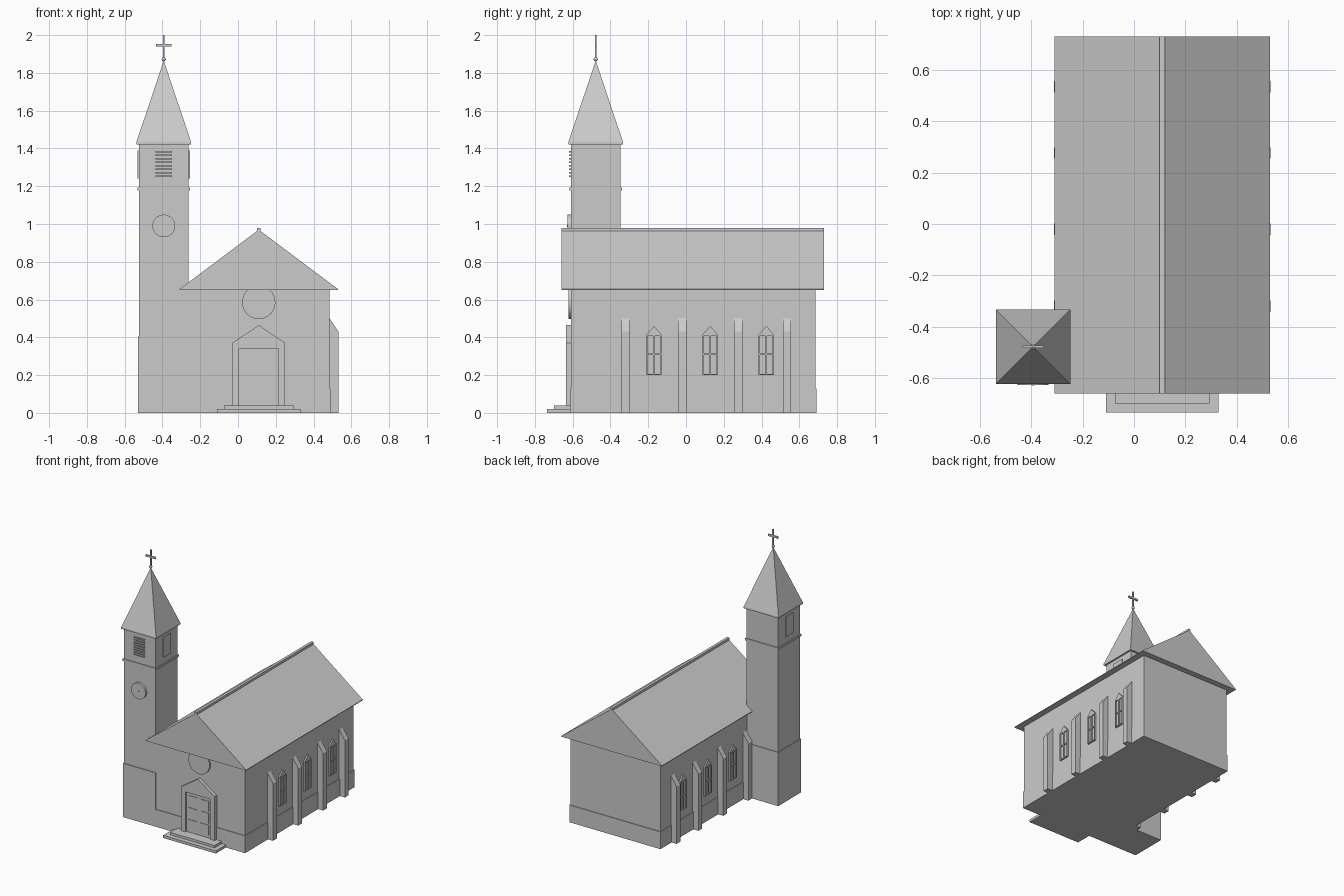
import bpy, bmesh
from mathutils import Vector

cube = bpy.data.objects.get("Cube")
if cube:
    bpy.data.objects.remove(cube, do_unlink=True)

grey = bpy.data.materials.new("plain grey")
grey.use_nodes = True
grey.diffuse_color = (0.6, 0.6, 0.6, 1)
grey.node_tree.nodes["Principled BSDF"].inputs["Base Color"].default_value = (0.6, 0.6, 0.6, 1)


def finish(name, bm):
    bmesh.ops.recalc_face_normals(bm, faces=bm.faces)
    mesh = bpy.data.meshes.new(name)
    bm.to_mesh(mesh)
    bm.free()
    mesh.materials.append(grey)
    obj = bpy.data.objects.new(name, mesh)
    bpy.context.collection.objects.link(obj)
    return obj


def box(name, x, y, z):
    bm = bmesh.new()
    bmesh.ops.create_cube(bm, size=1)
    for v in bm.verts:
        v.co = [r[0] + (c + 0.5) * (r[1] - r[0]) for c, r in zip(v.co, (x, y, z))]
    return finish(name, bm)


def prism(name, profile, y0, y1):
    """Extrude an (x, z) outline along y."""
    bm = bmesh.new()
    face = bm.faces.new([bm.verts.new((x, y0, z)) for x, z in profile])
    out = bmesh.ops.extrude_face_region(bm, geom=[face])
    verts = [g for g in out["geom"] if isinstance(g, bmesh.types.BMVert)]
    bmesh.ops.translate(bm, verts=verts, vec=(0, y1 - y0, 0))
    return finish(name, bm)


def cylinder_y(name, x, z, radius, y0, y1):
    bpy.ops.mesh.primitive_cylinder_add(vertices=32, radius=radius, depth=y1 - y0,
                                        location=(x, (y0 + y1) / 2, z), rotation=(1.5708, 0, 0))
    obj = bpy.context.object
    obj.name = name
    obj.data.materials.append(grey)
    bpy.ops.object.shade_smooth_by_angle()
    return obj


NX, HALF = 0.11, 0.375      # nave centre line and half width
TX, TY = -0.393, -0.478     # tower centre
FRONT, BACK = -0.61, 0.685


def tower_block(name, half, z0, z1):
    return box(name, (TX - half, TX + half), (TY - half, TY + half), (z0, z1))


# Nave with plinth and gabled roof
box("nave_walls", (NX - HALF, NX + HALF), (FRONT, BACK), (0, 0.655))
box("nave_plinth", (NX - HALF - 0.005, NX + HALF + 0.005), (FRONT - 0.005, BACK + 0.005), (0, 0.13))
prism("nave_roof", [(NX - 0.42, 0.65), (NX + 0.42, 0.65), (NX + 0.42, 0.655),
                    (NX, 0.97), (NX - 0.42, 0.655)], -0.66, 0.73)
box("roof_ridge", (NX - 0.01, NX + 0.01), (-0.66, 0.73), (0.955, 0.98))

# Buttresses and pointed windows on both long sides
for side, label in ((1, "left"), (-1, "right")):
    wall = NX + side * HALF

    def out(d):
        return wall + side * d

    for y in (-0.32, -0.02, 0.277, 0.535):
        prism("buttress_" + label, [(out(-0.01), 0), (out(0.047), 0), (out(0.047), 0.43),
                                    (out(0), 0.5), (out(-0.01), 0.5)], y - 0.022, y + 0.022)
    for y in (-0.17, 0.128, 0.425):
        def bar(name, y0, y1, z0, z1, depth=0.012):
            box(name + "_" + label, sorted((out(-0.005), out(depth))), (y + y0, y + y1), (z0, z1))
        bar("window_pane", -0.04, 0.04, 0.2, 0.415, 0.004)
        bar("window_jamb", -0.04, -0.033, 0.2, 0.415)
        bar("window_jamb", 0.033, 0.04, 0.2, 0.415)
        bar("window_sill", -0.04, 0.04, 0.2, 0.207)
        bar("window_head", -0.04, 0.04, 0.408, 0.415)
        bar("window_mullion", -0.004, 0.004, 0.2, 0.415)
        bar("window_transom", -0.04, 0.04, 0.306, 0.314)
        # Pointed hood over the window
        bm = bmesh.new()
        tri = bm.faces.new([bm.verts.new((out(-0.005), y + a, z))
                            for a, z in ((-0.04, 0.415), (0.04, 0.415), (0, 0.46))])
        ext = bmesh.ops.extrude_face_region(bm, geom=[tri])
        moved = [g for g in ext["geom"] if isinstance(g, bmesh.types.BMVert)]
        bmesh.ops.translate(bm, verts=moved, vec=Vector((side * 0.015, 0, 0)))
        finish("window_hood_" + label, bm)

# Entrance: pointed surround, panelled door and steps
prism("door_surround", [(NX - 0.14, 0.03), (NX - 0.105, 0.03), (NX - 0.105, 0.34),
                        (NX + 0.105, 0.34), (NX + 0.105, 0.03), (NX + 0.14, 0.03),
                        (NX + 0.14, 0.37), (NX, 0.465), (NX - 0.14, 0.37)], -0.635, FRONT + 0.01)
box("door", (NX - 0.105, NX + 0.105), (-0.623, FRONT + 0.01), (0.03, 0.34))
for x in (NX - 0.05, NX + 0.05):
    for z in (0.06, 0.15, 0.24):
        box("door_panel", (x - 0.035, x + 0.035), (-0.627, -0.62), (z, z + 0.075))
box("lower_step", (NX - 0.22, NX + 0.22), (-0.735, FRONT), (0, 0.02))
box("upper_step", (NX - 0.185, NX + 0.185), (-0.7, FRONT), (0.02, 0.038))
cylinder_y("front_round_window", NX, 0.585, 0.088, -0.622, FRONT + 0.01)

# Bell tower
tower_block("tower_shaft", 0.132, 0, 1.425)
tower_block("tower_base", 0.137, 0, 0.405)
tower_block("tower_band", 0.138, 1.178, 1.193)
cylinder_y("tower_round_window", TX, 0.99, 0.06, -0.627, FRONT + 0.01)
cylinder_y("round_window_hub", TX, 0.99, 0.006, -0.63, -0.62)

# Belfry louvres in front, shuttered panels at the sides
for i in range(8):
    z = 1.25 + i * 0.0185
    box("belfry_slat", (TX - 0.043, TX + 0.043), (-0.62, FRONT + 0.01), (z, z + 0.007))
for s in (1, -1):
    face = TX + s * 0.132
    box("belfry_side_panel", sorted((face - s * 0.01, face + s * 0.006)),
        (TY - 0.045, TY + 0.045), (1.24, 1.39))

# Spire with its eave slab, ball and cross
tower_block("spire_eave", 0.145, 1.42, 1.433)
bm = bmesh.new()
base = [bm.verts.new((TX + a * 0.145, TY + b * 0.145, 1.433))
        for a, b in ((-1, -1), (1, -1), (1, 1), (-1, 1))]
tip = bm.verts.new((TX, TY, 1.865))
bm.faces.new(base)
for i in range(4):
    bm.faces.new((base[i], base[(i + 1) % 4], tip))
finish("spire", bm)
bpy.ops.mesh.primitive_uv_sphere_add(segments=16, ring_count=8, radius=0.011, location=(TX, TY, 1.872))
ball = bpy.context.object
ball.name = "spire_ball"
ball.data.materials.append(grey)
bpy.ops.object.shade_smooth_by_angle()
box("cross_post", (TX - 0.005, TX + 0.005), (TY - 0.005, TY + 0.005), (1.86, 2))
box("cross_arm", (TX - 0.041, TX + 0.041), (TY - 0.005, TY + 0.005), (1.94, 1.954))
